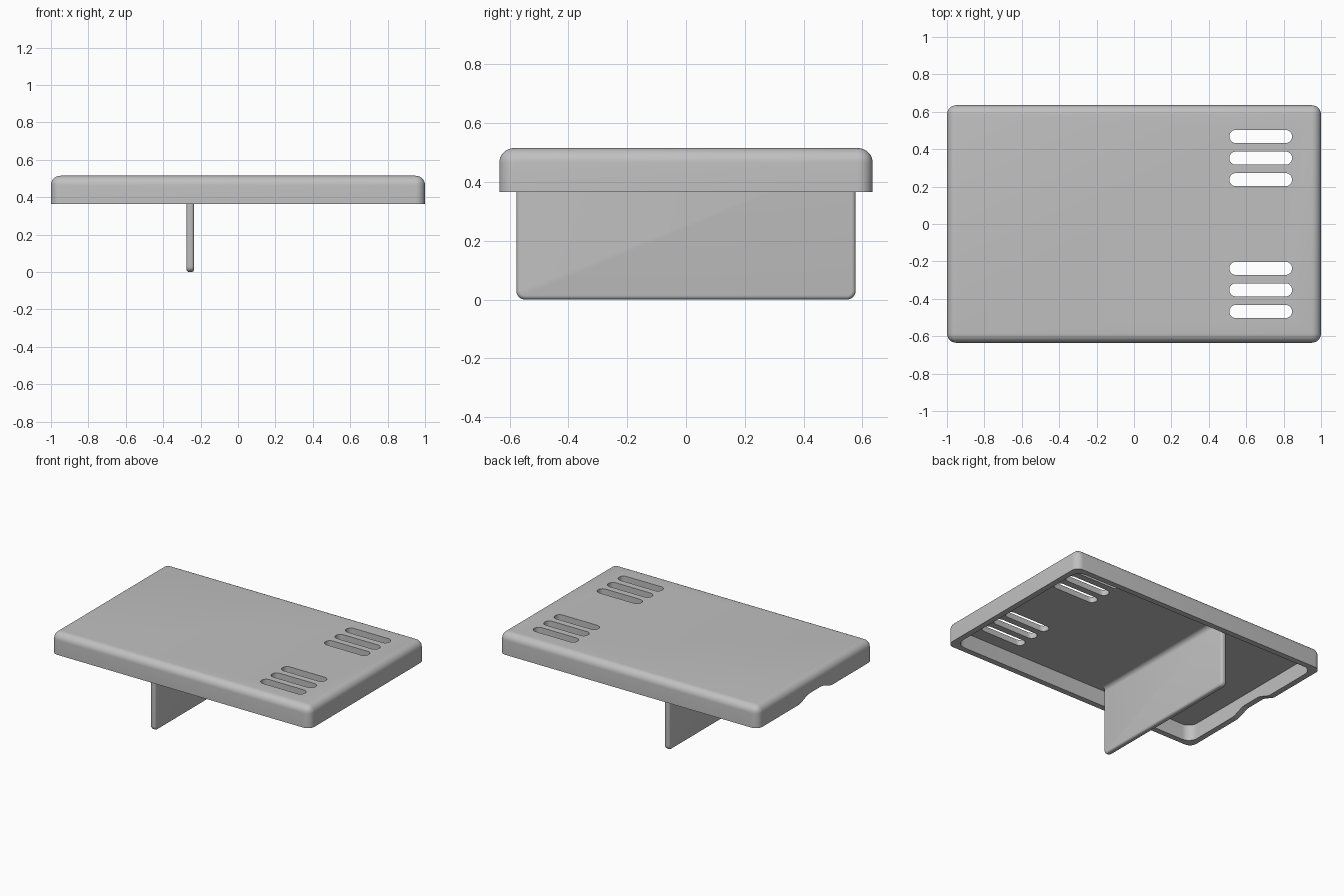
import bpy, bmesh, math
from mathutils import Vector

if "Cube" in bpy.data.objects:
    bpy.data.objects.remove(bpy.data.objects["Cube"], do_unlink=True)

RIM, TOP, CEILING = 0.365, 0.515, 0.475
WALL = 0.04

grey = bpy.data.materials.new("light_grey")
grey.use_nodes = True
grey.diffuse_color = (0.53, 0.53, 0.53, 1)
grey.node_tree.nodes["Principled BSDF"].inputs["Base Color"].default_value = grey.diffuse_color


def finish(name, bm):
    bmesh.ops.recalc_face_normals(bm, faces=bm.faces)
    mesh = bpy.data.meshes.new(name)
    bm.to_mesh(mesh)
    bm.free()
    mesh.materials.append(grey)
    obj = bpy.data.objects.new(name, mesh)
    bpy.context.collection.objects.link(obj)
    return obj


def box(low, high):
    bm = bmesh.new()
    bmesh.ops.create_cube(bm, size=1)
    low, high = Vector(low), Vector(high)
    for v in bm.verts:
        v.co = (low + high) / 2 + v.co * (high - low)
    return bm


def bevel(bm, test, radius, segments):
    edges = [e for e in bm.edges if test(e)]
    bmesh.ops.bevel(bm, geom=edges, offset=radius, segments=segments,
                    profile=0.5, affect="EDGES", clamp_overlap=True)


def vertical(e):
    a, b = e.verts
    return abs(a.co.z - b.co.z) > 0.01


def prism(name, points, sweep):
    bm = bmesh.new()
    face = bm.faces.new([bm.verts.new(p) for p in points])
    moved = bmesh.ops.extrude_face_region(bm, geom=[face])["geom"]
    bmesh.ops.translate(bm, vec=sweep, verts=[g for g in moved if isinstance(g, bmesh.types.BMVert)])
    return finish(name, bm)


def activate(obj):
    bpy.ops.object.select_all(action="DESELECT")
    obj.select_set(True)
    bpy.context.view_layer.objects.active = obj


def cut(target, cutter):
    activate(target)
    mod = target.modifiers.new("cut", "BOOLEAN")
    mod.operation, mod.solver, mod.object = "DIFFERENCE", "EXACT", cutter
    bpy.ops.object.modifier_apply(modifier=mod.name)
    bpy.data.objects.remove(cutter, do_unlink=True)


def smooth(obj):
    activate(obj)
    bpy.ops.object.shade_smooth_by_angle(angle=math.radians(35))


# Lid shell: rounded on top and at the corners, sharp along the rim
bm = box((-1, -0.635, RIM), (1, 0.635, TOP))
bevel(bm, lambda e: max(v.co.z for v in e.verts) > RIM + 0.01, 0.05, 8)
lid = finish("lid", bm)

# Hollow underside
bm = box((-1 + WALL, -0.635 + WALL, RIM - 0.1), (1 - WALL, 0.635 - WALL, CEILING))
bevel(bm, vertical, 0.065, 8)
cut(lid, finish("cavity_cutter", bm))

# Two groups of three vent slots
for side in (-1, 1):
    for y in (0.237, 0.352, 0.468):
        bm = box((0.51, side * y - 0.035, RIM), (0.845, side * y + 0.035, TOP + 0.1))
        bevel(bm, vertical, 0.0345, 8)
        cut(lid, finish("vent_cutter", bm))

# Shallow curved notch in one end wall
outline = [(-1.1, -0.19, RIM - 0.1)]
for i in range(11):
    t = i / 10
    outline.append((-1.1, -0.19 + 0.13 * t, RIM + 0.035 * t * t * (3 - 2 * t)))
outline += [(x, -y, z) for x, y, z in reversed(outline)]
cut(lid, prism("notch_cutter", outline, (0.2, 0, 0)))
smooth(lid)

# Divider panel hanging below the lid
LEFT, RIGHT, HALF = -0.275, -0.235, 0.577
bm = box((LEFT, -HALF, 0), (RIGHT, HALF, CEILING + 0.005))
bevel(bm, lambda e: all(v.co.z < 0.01 for v in e.verts)
      and abs(e.verts[0].co.y - e.verts[1].co.y) < 0.01, 0.03, 6)
bevel(bm, lambda e: abs(e.verts[0].co.x - e.verts[1].co.x) < 0.001
      and min(v.co.z for v in e.verts) < CEILING, 0.014, 4)
smooth(finish("divider", bm))

# Fillets where the divider meets the ceiling
R = 0.03
for name, x, s in (("fillet_right", LEFT, -1), ("fillet_left", RIGHT, 1)):
    points = [(x - s * 0.005, -0.56, CEILING + 0.005)]
    for i in range(7):
        a = math.pi - math.pi / 2 * i / 6
        points.append((x + s * (R + R * math.cos(a)), -0.56, CEILING - R + R * math.sin(a)))
    smooth(prism(name, points, (0, 1.12, 0)))
